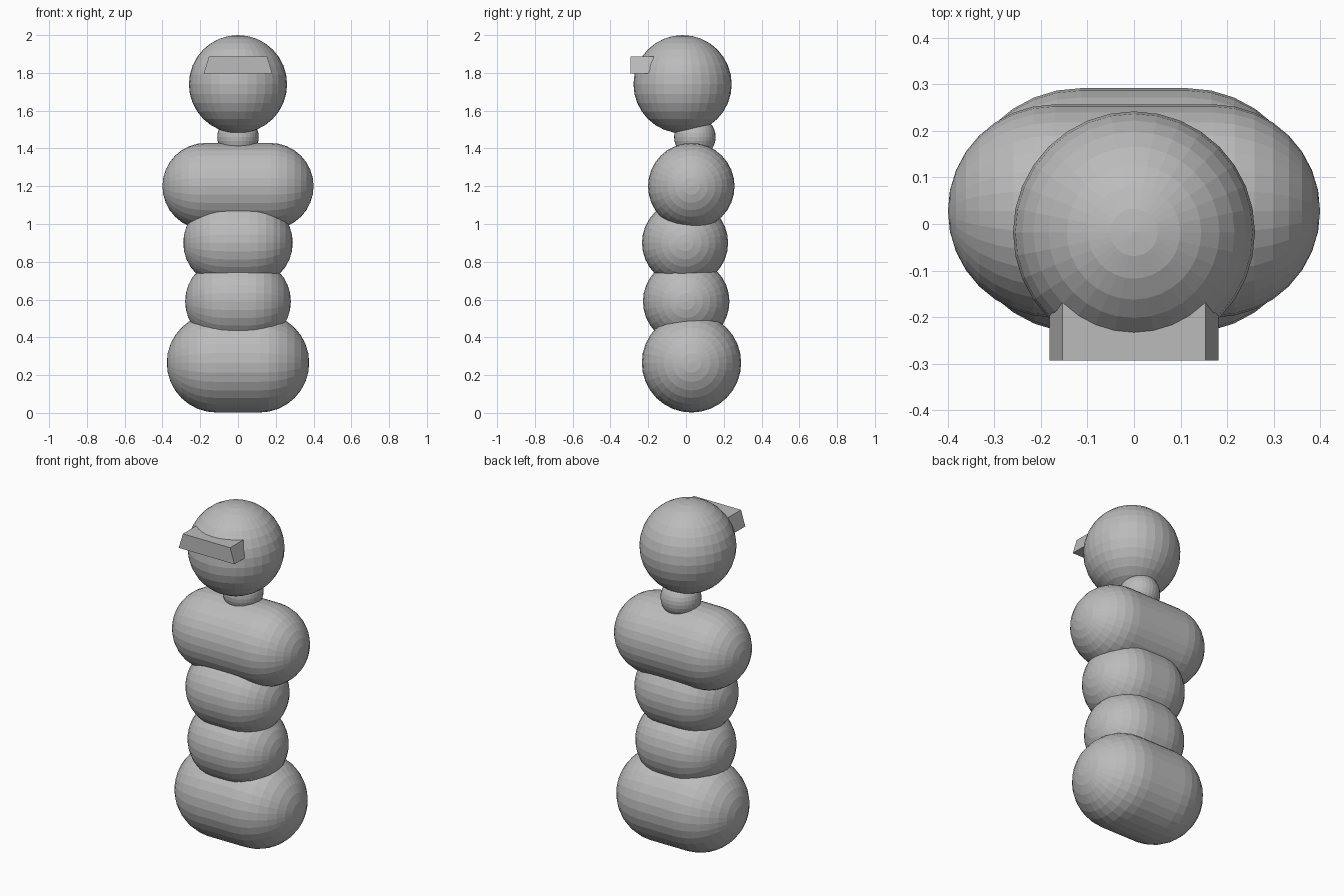
import bpy, bmesh, math
from mathutils import Vector

if "Cube" in bpy.data.objects:
    bpy.data.objects.remove(bpy.data.objects["Cube"])

grey = bpy.data.materials.new("plain_grey")
grey.diffuse_color = (0.5, 0.5, 0.5, 1)
grey.use_nodes = True
grey.node_tree.nodes["Principled BSDF"].inputs["Base Color"].default_value = grey.diffuse_color


def finish(name, bm):
    bmesh.ops.recalc_face_normals(bm, faces=bm.faces[:])
    mesh = bpy.data.meshes.new(name)
    bm.to_mesh(mesh)
    bm.free()
    mesh.materials.append(grey)
    obj = bpy.data.objects.new(name, mesh)
    bpy.context.collection.objects.link(obj)
    return obj


def capsule(name, y, z, radius, half_width):
    """Capsule lying along x: half-circle profile with a straight middle, spun."""
    straight = half_width - radius
    bm = bmesh.new()
    pts = []
    for side in (-1, 1):
        for i in range(9):
            a = math.pi / 2 * (i / 8 if side < 0 else 1 - i / 8)
            pts.append((side * (straight + radius * math.cos(a)), 0, radius * math.sin(a)))
    verts = [bm.verts.new(p) for p in pts]
    edges = [bm.edges.new(pair) for pair in zip(verts, verts[1:])]
    bmesh.ops.spin(bm, geom=verts + edges, axis=(1, 0, 0), cent=(0, 0, 0),
                   angle=math.tau, steps=32)
    bmesh.ops.remove_doubles(bm, verts=bm.verts[:], dist=1e-4)
    finish(name, bm).location = (0, y, z)


def ball(name, y, z, radius):
    bm = bmesh.new()
    bmesh.ops.create_uvsphere(bm, u_segments=32, v_segments=16, radius=radius)
    finish(name, bm).location = (0, y, z)


# Torso stack
capsule("hips", 0.029, 0.265, 0.263, 0.377)
capsule("waist", 0.001, 0.59, 0.229, 0.28)
capsule("abdomen", -0.005, 0.90, 0.228, 0.29)
capsule("chest", 0.028, 1.20, 0.229, 0.40)

# Neck and head
ball("neck", 0.047, 1.46, 0.11)
ball("head", -0.018, 1.74, 0.26)

# Visor: block tapering to the top, with a slanted back
bm = bmesh.new()
bmesh.ops.create_cube(bm, size=2)
for v in bm.verts:
    top = v.co.z > 0
    back = -0.17 if top else -0.198
    v.co = Vector((v.co.x * (0.154 if top else 0.182),
                   back if v.co.y > 0 else -0.293,
                   1.886 if top else 1.796))
finish("visor", bm)
